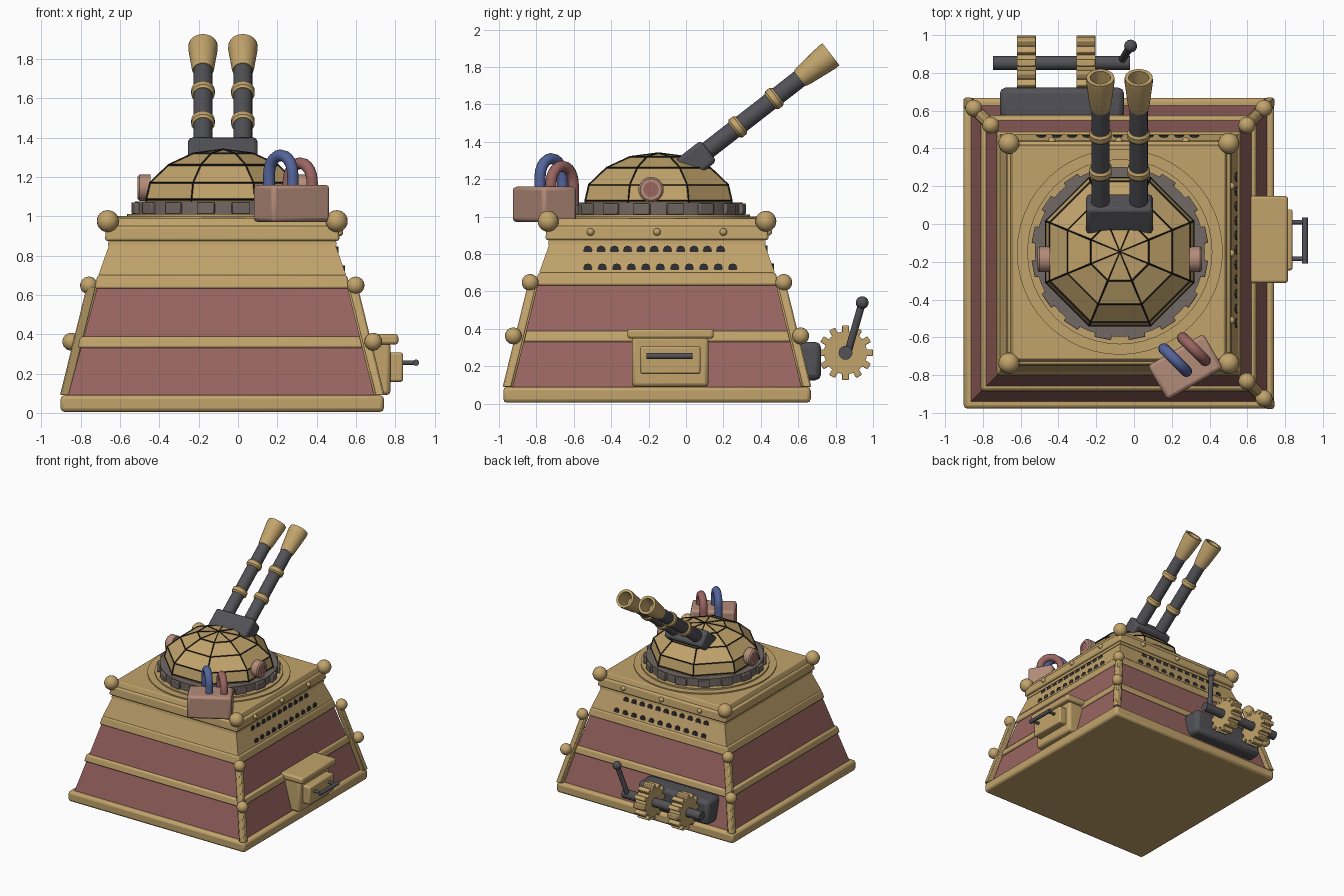
import bpy, bmesh, math
from mathutils import Vector, Matrix

if "Cube" in bpy.data.objects:
    bpy.data.objects.remove(bpy.data.objects["Cube"])

CX, CY = -0.08, -0.155            # centre of the hull


def material(name, rgb):
    m = bpy.data.materials.new(name)
    m.diffuse_color = (*rgb, 1)
    m.use_nodes = True
    m.node_tree.nodes["Principled BSDF"].inputs["Base Color"].default_value = m.diffuse_color
    return m


GOLD = material("brass", (0.54, 0.37, 0.15))
MAROON = material("maroon", (0.32, 0.13, 0.12))
DARK = material("gunmetal", (0.085, 0.085, 0.095))
RING = material("grey_brown", (0.17, 0.14, 0.125))
COPPER = material("copper", (0.45, 0.26, 0.19))
BLUE = material("blue", (0.09, 0.13, 0.33))
BLACK = material("black", (0.01, 0.01, 0.01))
HOLE = material("charcoal", (0.03, 0.03, 0.034))


def finish(name, bm, mat, bevel=0, smooth=True, segments=2):
    bmesh.ops.recalc_face_normals(bm, faces=bm.faces)
    me = bpy.data.meshes.new(name)
    bm.to_mesh(me)
    bm.free()
    ob = bpy.data.objects.new(name, me)
    bpy.context.collection.objects.link(ob)
    me.materials.append(mat)
    if bevel:
        b = ob.modifiers.new("bevel", 'BEVEL')
        b.width, b.segments = bevel, segments
    if smooth:
        bpy.ops.object.select_all(action='DESELECT')
        ob.select_set(True)
        bpy.context.view_layer.objects.active = ob
        bpy.ops.object.shade_smooth_by_angle(angle=math.radians(35))
    return ob


def lathe(name, profile, n, mat, matrix, phase=0.0, smooth=True):
    """Revolve (radius, height) points round local z; closes both ends."""
    bm = bmesh.new()
    loops = []
    for r, z in profile:
        if r == 0:
            loops.append([bm.verts.new(matrix @ Vector((0, 0, z)))])
        else:
            loops.append([bm.verts.new(matrix @ Vector((
                r * math.cos(phase + math.tau * i / n), r * math.sin(phase + math.tau * i / n), z)))
                for i in range(n)])
    for a, b in zip(loops, loops[1:]):
        for i in range(n):
            vs = [a[i % len(a)], a[(i + 1) % len(a)], b[(i + 1) % len(b)], b[i % len(b)]]
            bm.faces.new(list(dict.fromkeys(vs)))
    for l in (loops[0], loops[-1]):
        if len(l) > 2:
            bm.faces.new(l)
    return finish(name, bm, mat, smooth=smooth)


def at(p, direction=(0, 0, 1)):
    return Matrix.Translation(p) @ Vector(direction).to_track_quat('Z', 'Y').to_matrix().to_4x4()


def rod(name, p, q, r, mat, n=16, phase=0.0):
    d = Vector(q) - Vector(p)
    return lathe(name, [(r, 0), (r, d.length)], n, mat, at(p, d), phase)


def box(name, lo, hi, mat, bevel=0.01, matrix=Matrix()):
    lo, hi = Vector(lo), Vector(hi)
    bm = bmesh.new()
    bmesh.ops.create_cube(bm, size=1, matrix=matrix @ Matrix.Translation((lo + hi) / 2)
                          @ Matrix.Diagonal((*(hi - lo), 1)))
    return finish(name, bm, mat, bevel)


def tier(name, h0, z0, h1, z1, mat, bevel=0):
    s = math.sqrt(2)
    ob = lathe(name, [(h0 * s, z0), (h1 * s, z1)], 4, mat, at((CX, CY, 0)), math.pi / 4)
    if bevel:
        b = ob.modifiers.new("bevel", 'BEVEL')
        b.width, b.segments = bevel, 2
    return ob


def ball(name, p, r, mat):
    bm = bmesh.new()
    bmesh.ops.create_uvsphere(bm, u_segments=20, v_segments=12, radius=r, matrix=Matrix.Translation(p))
    return finish(name, bm, mat)


# Hull tiers
tier("base_plinth", 0.822, 0.005, 0.822, 0.09, GOLD, 0.02)
tier("lower_hull", 0.785, 0.085, 0.635, 0.64, MAROON)
tier("middle_trim", 0.735, 0.33, 0.722, 0.388, GOLD, 0.012)
tier("upper_trim", 0.65, 0.632, 0.635, 0.70, GOLD, 0.012)
tier("upper_hull", 0.63, 0.70, 0.568, 0.875, GOLD)
tier("collar_lip", 0.582, 0.85, 0.578, 0.88, GOLD)
tier("collar", 0.597, 0.875, 0.59, 0.95, GOLD, 0.012)
tier("top_plate", 0.575, 0.945, 0.56, 0.99, GOLD, 0.006)

# Corner slats and balls; the front left corner stays plain
for sx, sy in ((1, 1), (-1, 1), (1, -1)):
    for side in (0, 1):
        bm = bmesh.new()
        rings = []
        for h, z in ((0.80, 0.09), (0.665, 0.64)):
            ring = []
            for a, b in ((0.025, 0.02), (-0.03, 0.02), (-0.03, -0.02), (0.025, -0.02)):
                u, v = (h + a, h + b) if side else (h + b, h + a)
                ring.append(bm.verts.new((CX + sx * u, CY + sy * v, z)))
            rings.append(ring)
        for i in range(4):
            j = (i + 1) % 4
            bm.faces.new((rings[0][i], rings[0][j], rings[1][j], rings[1][i]))
        bm.faces.new(rings[0])
        bm.faces.new(rings[1])
        finish("corner_slat", bm, GOLD, 0.006)
    for h, z in ((0.768, 0.362), (0.678, 0.648)):
        ball("corner_ball", (CX + sx * h, CY + sy * h, z), 0.045, GOLD)
for sx in (1, -1):
    for sy in (1, -1):
        ball("top_ball", (CX + sx * 0.582, CY + sy * 0.582, 0.975), 0.056, GOLD)

# Vent holes and rivets on the right and back faces
for row, (z, h, end) in enumerate(((0.82, 0.587, 0.185), (0.725, 0.621, 0.25))):
    for i in range(11):
        t = -0.525 + (end + 0.525) * i / 10
        rod("vent_hole", (CX + h - 0.03, t, z), (CX + h + 0.004, t, z), 0.025, HOLE, 8)
        x = CX + CY - t + 0.155 - 0.16
        x = -0.49 + (end + 0.56) * i / 10
        rod("vent_hole", (x, CY + h - 0.03, z), (x, CY + h + 0.004, z), 0.025, HOLE, 8)
for t in (-0.355, 0, 0.355):
    ball("rivet", (CX + 0.595, CY + t, 0.918), 0.02, GOLD)
    ball("rivet", (CX + t, CY + 0.595, 0.918), 0.02, GOLD)

# Turret ring with blocks
C = Vector((-0.075, -0.147, 0))
lathe("turret_base", [(0.545, 0.985), (0.545, 1.0), (0.49, 1.0), (0.49, 1.012)], 48, GOLD, at(C))
lathe("turret_ring", [(0.45, 1.005), (0.45, 1.075)], 48, RING, at(C))
for i in range(16):
    m = Matrix.Translation(C) @ Matrix.Rotation(math.tau * (i + 0.5) / 16, 4, 'Z')
    box("ring_block", (0.42, -0.045, 1.012), (0.468, 0.045, 1.07), RING, 0.005, m)

# Faceted dome with black seams
dome = [(0.425, 1.05), (0.423, 1.085), (0.402, 1.17), (0.30, 1.26), (0.165, 1.318), (0, 1.338)]
lathe("dome", dome, 8, GOLD, at(C), math.pi / 8, smooth=False)
seams = lathe("dome_seams", dome, 8, BLACK, at(C), math.pi / 8, smooth=False)
w = seams.modifiers.new("wire", 'WIREFRAME')
w.thickness = 0.012
w.use_even_offset = False

# Side lamps
for s in (1, -1):
    y, z = -0.187, 1.145
    x = C.x + s * 0.37
    lathe("lamp_housing", [(0.068, 0), (0.068, 0.055), (0.058, 0.065), (0.04, 0.065), (0.04, 0.045)],
          24, COPPER, at((x, y, z), (s, 0, 0)))
    rod("lamp_lens", (x, y, z), (x + s * 0.06, y, z), 0.04, MAROON, 24)

# Twin guns on a tilted mount
A = math.radians(37.9)
aim = Vector((0, math.cos(A), math.sin(A)))
tilt = Matrix.Translation((-0.077, 0.045, 1.312)) @ Matrix.Rotation(A, 4, 'X')
box("gun_mount", (-0.177, -0.09, -0.085), (0.177, 0.085, 0.055), DARK, 0.02, tilt)
for x in (-0.178, 0.025):
    tip = Vector((x, 0.775, 1.868))
    rod("gun_barrel", tip - aim * 0.93, tip - aim * 0.15, 0.048, DARK, 24)
    for d in (0.632, 0.385):
        lathe("barrel_band", [(0.05, -0.026), (0.06, -0.014), (0.06, 0.014), (0.05, 0.026)],
              24, GOLD, at(tip - aim * d, aim))
    lathe("muzzle", [(0.052, -0.21), (0.058, -0.18), (0.075, -0.03), (0.074, 0), (0.054, 0), (0.046, -0.13)],
          24, GOLD, at(tip, aim))

# Padlock with two shackles
lock = Matrix.Translation((0.272, -0.757, 1.065)) @ Matrix.Rotation(math.radians(30), 4, 'Z')
box("lock_body", (-0.17, -0.105, -0.095), (0.17, 0.105, 0.095), COPPER, 0.02, lock)
for name, x, y, top, mat in (("blue_shackle", 0.218, -0.72, 1.34, BLUE), ("red_shackle", 0.317, -0.662, 1.30, MAROON)):
    d = Vector((1, -1, 0)).normalized()
    pts = [(-1, 1.06)] + [(-math.cos(math.pi * i / 10), top - 0.125 + 0.095 * math.sin(math.pi * i / 10))
                          for i in range(11)] + [(1, 1.06)]
    cu = bpy.data.curves.new(name, 'CURVE')
    cu.dimensions = '3D'
    cu.bevel_depth, cu.bevel_resolution, cu.use_fill_caps = 0.03, 3, True
    sp = cu.splines.new('POLY')
    sp.points.add(len(pts) - 1)
    for p, (u, z) in zip(sp.points, pts):
        p.co = (x + d.x * u * 0.085, y + d.y * u * 0.085, z, 1)
        p.radius = 1
    sp.use_smooth = True
    cu.materials.append(mat)
    bpy.context.collection.objects.link(bpy.data.objects.new(name, cu))

# Hopper box on the right side
box("hopper_body", (0.55, -0.29, 0.09), (0.775, 0.12, 0.36), GOLD, 0.02)
box("hopper_lid", (0.58, -0.313, 0.348), (0.815, 0.148, 0.4), GOLD, 0.014)
box("hopper_plate", (0.75, -0.245, 0.158), (0.84, 0.078, 0.307), GOLD, 0.012)
rod("hopper_handle", (0.905, -0.21, 0.255), (0.905, 0.035, 0.255), 0.016, DARK)
for y in (-0.185, 0.01):
    rod("handle_post", (0.835, y, 0.255), (0.905, y, 0.255), 0.012, DARK)

# Winch on the back: backing, axle, gears and crank
Y, Z = 0.853, 0.272
box("winch_backing", (-0.71, 0.55, 0.125), (-0.053, 0.722, 0.33), DARK, 0.03)
rod("winch_axle", (-0.746, Y, Z), (-0.02, Y, Z), 0.037, DARK, 20)
for x in (-0.57, -0.255):
    rod("gear_wheel", (x - 0.05, Y, Z), (x + 0.05, Y, Z), 0.115, GOLD, 32)
    for i in range(12):
        m = Matrix.Translation((x, Y, Z)) @ Matrix.Rotation(math.tau * i / 12, 4, 'X')
        box("gear_tooth", (-0.05, 0.10, -0.018), (0.05, 0.146, 0.018), GOLD, 0.005, m)
rod("crank_arm", (-0.065, 0.865, Z), (-0.018, 0.942, 0.54), 0.02, DARK)
ball("crank_knob", (-0.018, 0.942, 0.54), 0.034, DARK)
